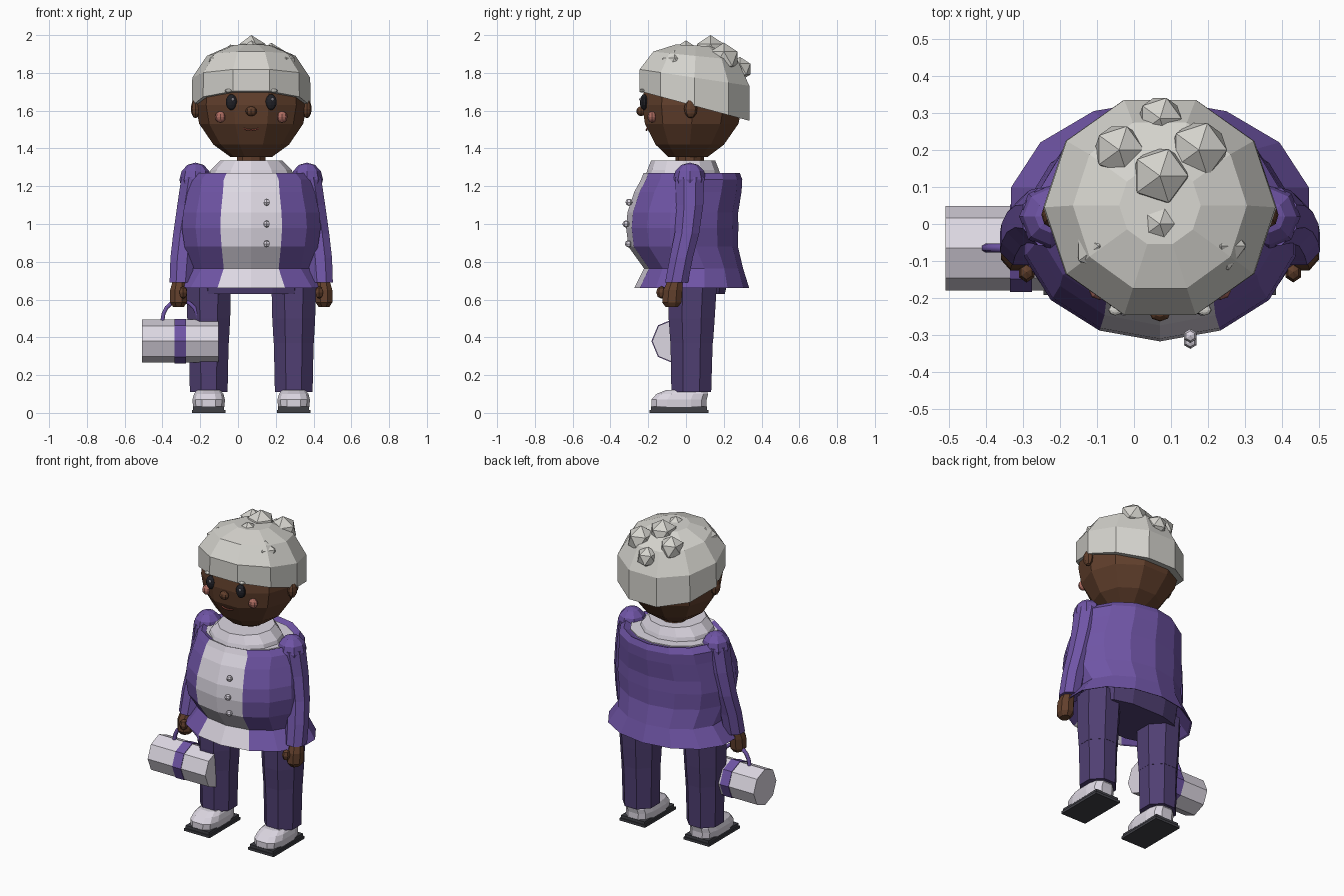
import bpy, bmesh
from math import sin, cos, pi, radians
from mathutils import Vector

if "Cube" in bpy.data.objects:
    bpy.data.objects.remove(bpy.data.objects["Cube"])

CX = 0.07  # the figure's own centre line (the bag shifts it off x = 0)


def mat(name, r, g, b):
    m = bpy.data.materials.new(name)
    m.diffuse_color = (r, g, b, 1)
    m.use_nodes = True
    m.node_tree.nodes["Principled BSDF"].inputs["Base Color"].default_value = m.diffuse_color
    return m


PURPLE = mat("purple", .16, .09, .38)
PANTS = mat("dark_purple", .08, .05, .17)
SKIN = mat("skin", .12, .05, .025)
WHITE = mat("white", .72, .68, .76)
HAIR = mat("hair", .66, .65, .61)
SOLE = mat("sole", .05, .05, .06)
BLACK = mat("black", .015, .015, .02)
CHEEK = mat("cheek", .42, .15, .12)
LIP = mat("lip", .25, .06, .04)


def finish(name, bm, *mats):
    bmesh.ops.recalc_face_normals(bm, faces=bm.faces)
    me = bpy.data.meshes.new(name)
    bm.to_mesh(me)
    bm.free()
    for m in mats:
        me.materials.append(m)
    ob = bpy.data.objects.new(name, me)
    bpy.context.collection.objects.link(ob)
    return ob


def loft(name, rings, n, m, phase=0.0, power=1.0, panel=None):
    """Stacked rings (cx, cy, z, rx, ry, tilt); angle 0 faces the front."""
    bm = bmesh.new()
    loops = []
    for r in rings:
        cx, cy, z, rx, ry = r[:5]
        tilt = r[5] if len(r) > 5 else 0
        loop = []
        for i in range(n):
            a = phase + 2 * pi * i / n
            s, c = sin(a), -cos(a)
            s = abs(s) ** power * (1 if s > 0 else -1)
            c = abs(c) ** power * (1 if c > 0 else -1)
            loop.append(bm.verts.new((cx + rx * s, cy + ry * c, z - tilt * ry * c)))
        loops.append(loop)
    for a, b in zip(loops, loops[1:]):
        for i in range(n):
            j = (i + 1) % n
            f = bm.faces.new((a[i], a[j], b[j], b[i]))
            if panel and i in (0, n - 1):
                f.material_index = 1
    bm.faces.new(loops[0])
    bm.faces.new(loops[-1])
    return finish(name, bm, m, *([panel] if panel else []))


def ball(name, loc, r, m, seg=8, ring=6):
    bm = bmesh.new()
    bmesh.ops.create_uvsphere(bm, u_segments=seg, v_segments=ring, radius=1)
    bmesh.ops.scale(bm, vec=Vector(r), verts=bm.verts)
    bmesh.ops.translate(bm, vec=Vector(loc), verts=bm.verts)
    return finish(name, bm, m)


def tube(name, pts, r, m):
    cu = bpy.data.curves.new(name, 'CURVE')
    cu.dimensions = '3D'
    cu.bevel_depth = r
    cu.bevel_resolution = 1
    cu.use_fill_caps = True
    sp = cu.splines.new('POLY')
    sp.points.add(len(pts) - 1)
    for p, q in zip(sp.points, pts):
        p.co = (*q, 1)
    cu.materials.append(m)
    ob = bpy.data.objects.new(name, cu)
    bpy.context.collection.objects.link(ob)


def drum(name, loc, r, length, m):
    bpy.ops.mesh.primitive_cylinder_add(vertices=8, radius=r, depth=length,
                                        location=loc, rotation=(0, pi / 2, 0))
    ob = bpy.context.object
    ob.name = name
    ob.data.materials.append(m)


# Head and hair cap
loft("head", [(CX, .01, 1.355, .11, .11), (CX, .02, 1.42, .20, .19),
              (CX, .03, 1.53, .275, .26), (CX, .035, 1.63, .295, .28),
              (CX, .04, 1.75, .285, .27), (CX, .045, 1.86, .2, .2)], 10, SKIN, pi / 10)
loft("hair_cap", [(CX, .045, 1.625, .315, .305, .27), (CX, .045, 1.775, .312, .305, .15),
                  (CX, .05, 1.89, .235, .235, .1), (CX, .05, 1.945, .11, .11, .05)],
     10, HAIR, pi / 10)

# Hair curls
for x, y, z, r in [(0, .13, 1.915, .085), (-.11, .2, 1.875, .075), (.105, .2, 1.875, .085),
                   (0, .285, 1.82, .065), (0, 0, 1.91, .062),
                   (-.165, -.06, 1.845, .075), (.165, -.06, 1.845, .075)]:
    bm = bmesh.new()
    bmesh.ops.create_icosphere(bm, subdivisions=1, radius=r)
    bmesh.ops.translate(bm, vec=Vector((CX + x, y, z)), verts=bm.verts)
    finish("hair_curl", bm, HAIR)

# Face
ball("nose", (CX, -.238, 1.597), (.03, .025, .026), SKIN)
tube("mouth", [(CX + x, -.21 + abs(x) * .1, 1.497 + 5 * x * x) for x in (-.04, -.02, 0, .02, .04)],
     .005, LIP)
for s in (-1, 1):
    ball("eye", (CX + s * .105, -.222, 1.645), (.031, .022, .042), BLACK, 10, 8)
    ball("eye_glint", (CX + s * .105 + .008, -.242, 1.66), (.007, .006, .008), WHITE)
    ball("eyebrow", (CX + s * .12, -.232, 1.705), (.02, .015, .01), HAIR)
    ball("cheek", (CX + s * .163, -.18, 1.567), (.029, .025, .03), CHEEK)
    ball("ear", (CX + s * .295, .025, 1.61), (.025, .035, .05), SKIN)

# Neck, collar and shirt
loft("neck", [(CX, .02, 1.27, .08, .075), (CX, .02, 1.38, .08, .075)], 10, SKIN)
loft("collar", [(CX, -.015, 1.25, .225, .2), (CX, -.015, 1.285, .215, .19),
                (CX, -.015, 1.335, .165, .17), (CX, -.015, 1.335, .11, .12)], 12, WHITE)
loft("shirt", [(CX, .02, 1.2, .28, .22), (CX, .02, 1.262, .27, .22)], 14, WHITE)

# Jacket with white front panel, flared hem and hollow underside
loft("jacket", [(CX, .04, .755, .30, .24), (CX, .03, .665, .40, .295),
                (CX, .03, .66, .413, .305), (CX, .04, .765, .335, .262),
                (CX, -.015, .88, .362, .29), (CX, -.02, .98, .377, .297),
                (CX, -.017, 1.06, .37, .293), (CX, .01, 1.17, .345, .284),
                (CX, .03, 1.235, .335, .268), (CX, .03, 1.27, .30, .255),
                (CX, .03, 1.255, .27, .22)], 14, PURPLE, panel=WHITE)
for z, y in ((1.115, -.302), (1.0, -.318), (.895, -.305)):
    ball("button", (.152, y, z), (.019, .019, .019), WHITE, 6, 4)
loft("hips", [(CX, .04, .63, .29, .17), (CX, .04, .77, .30, .2)], 12, PANTS, pi / 12, .7)

# Limbs, mirrored about the centre line
for s in (-1, 1):
    X = lambda d: CX + s * d
    ball("shoulder", (X(.295), .02, 1.235), (.085, .088, .09), PURPLE)
    loft("sleeve", [(X(.373), -.05, .69, .064, .066), (X(.365), -.025, .82, .068, .066),
                    (X(.35), .005, .95, .068, .07), (X(.325), .02, 1.1, .072, .077),
                    (X(.30), .02, 1.25, .075, .084)], 8, PURPLE, pi / 8)
    loft("hand", [(X(.385), -.075, .56, .03, .035), (X(.385), -.075, .585, .048, .055),
                  (X(.385), -.07, .65, .048, .055), (X(.38), -.055, .71, .035, .04)],
         8, SKIN, pi / 8)
    ball("thumb", (X(.36), -.13, .638), (.024, .028, .034), SKIN, 6, 4)
    loft("upper_leg", [(X(.225), .03, .37, .115, .122), (X(.225), .03, .5, .123, .132),
                       (X(.225), .035, .70, .128, .14)], 8, PANTS, pi / 8)
    loft("lower_leg", [(X(.225), .028, .11, .108, .114), (X(.225), .03, .42, .115, .122)],
         8, PANTS, pi / 8)
    # Shoe on a two-layer sole
    loft("shoe", [(X(.225), -.037, .03, .085, .15), (X(.225), -.037, .07, .088, .15),
                  (X(.225), -.02, .1, .08, .14), (X(.225), .0, .12, .065, .11)],
         12, WHITE, pi / 12, .65)
    for z0, z1, w, d in ((0, .016, .089, .155), (.016, .034, .082, .149)):
        q = 2 ** .5
        loft("sole", [(X(.225), -.037, z0, w * q, d * q), (X(.225), -.037, z1, w * q, d * q)],
             4, SOLE, pi / 4)

# Barrel bag with strap and handle
drum("bag", (-.307, -.065, .38), .114, .405, WHITE)
drum("bag_strap", (-.305, -.065, .38), .118, .06, PURPLE)
tube("bag_handle", [(-.305 - .095 * cos(radians(a)), -.065, .49 + .105 * sin(radians(a)))
                    for a in range(0, 181, 20)], .012, PURPLE)
